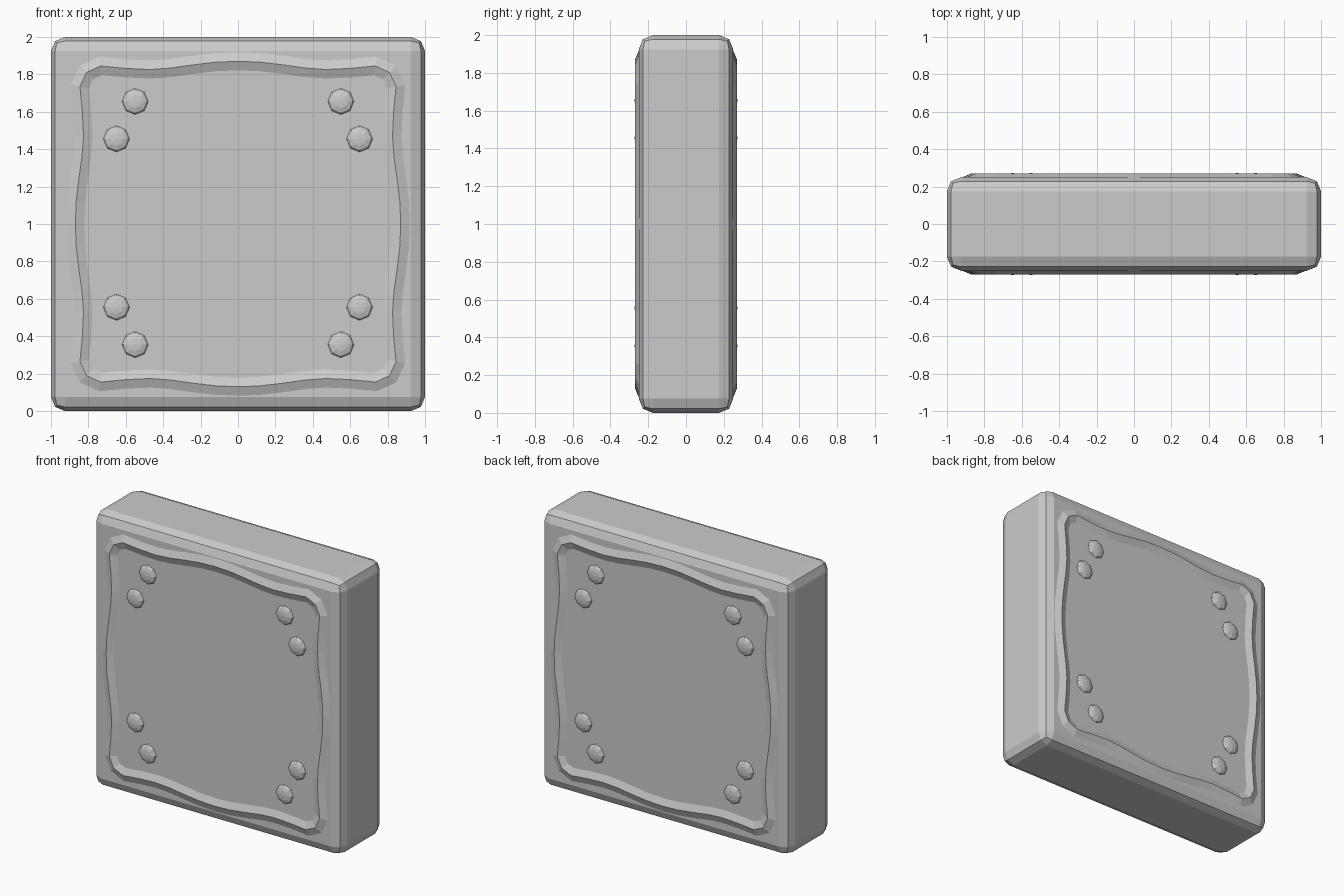
import bpy, bmesh, math
from mathutils import Vector, Matrix

if "Cube" in bpy.data.objects:
    bpy.data.objects.remove(bpy.data.objects["Cube"])


def finish(name, bm):
    bmesh.ops.recalc_face_normals(bm, faces=bm.faces)
    mesh = bpy.data.meshes.new(name)
    bm.to_mesh(mesh)
    bm.free()
    obj = bpy.data.objects.new(name, mesh)
    bpy.context.collection.objects.link(obj)
    return obj


# Bevelled square slab
bm = bmesh.new()
bmesh.ops.create_cube(bm, size=1, matrix=Matrix.Translation((0, 0, 1)) @ Matrix.Diagonal((2, 0.5, 2, 1)))
slab = finish("slab", bm)
bev = slab.modifiers.new("bevel", 'BEVEL')
bev.width = 0.075
bev.segments = 2

# Wavy frame path: one half-side (distance along, distance out), mirrored and turned four times
half = [(0, .87), (.12, .865), (.24, .851), (.36, .834), (.47, .826),
        (.6, .832), (.735, .845)]
side = [(-u, v) for u, v in half[:0:-1]] + half + [(.81, .81)]
path = []
for k in range(4):
    turn = Matrix.Rotation(-k * math.pi / 2, 2)
    path += [turn @ Vector(p) for p in side]


def wavy_trim(name, sgn):
    """Octagonal tube half sunk into the slab face."""
    bm = bmesh.new()
    rings = []
    n = len(path)
    for i, p in enumerate(path):
        d1 = (p - path[i - 1]).normalized()
        d2 = (path[(i + 1) % n] - p).normalized()
        t = (d1 + d2).normalized()
        out = Vector((-t.y, t.x)) / max(0.5, t.dot(d1))
        ring = []
        for j in range(8):
            a = j * math.pi / 4
            q = p + out * (0.07 * math.cos(a))
            ring.append(bm.verts.new((q.x, sgn * (0.20 + 0.07 * math.sin(a)), 1 + q.y)))
        rings.append(ring)
    for i in range(n):
        a, b = rings[i], rings[(i + 1) % n]
        for j in range(8):
            k = (j + 1) % 8
            bm.faces.new((a[j], a[k], b[k], b[j]))
    return finish(name, bm)


# Flattened eight-sided studs, two per corner
def studs(name, sgn):
    bm = bmesh.new()
    for sx in (-1, 1):
        for sz in (-1, 1):
            for x, z in ((.55, .65), (.65, .45)):
                m = (Matrix.Translation((sx * x, sgn * 0.25, 1.005 + sz * z))
                     @ Matrix.Diagonal((.07, .022, .07, 1))
                     @ Matrix.Rotation(math.pi / 2, 4, 'X'))
                bmesh.ops.create_uvsphere(bm, u_segments=8, v_segments=6, radius=1, matrix=m)
    return finish(name, bm)


for label, sgn in (("front", -1), ("back", 1)):
    wavy_trim(label + "_wavy_trim", sgn)
    studs(label + "_studs", sgn)
